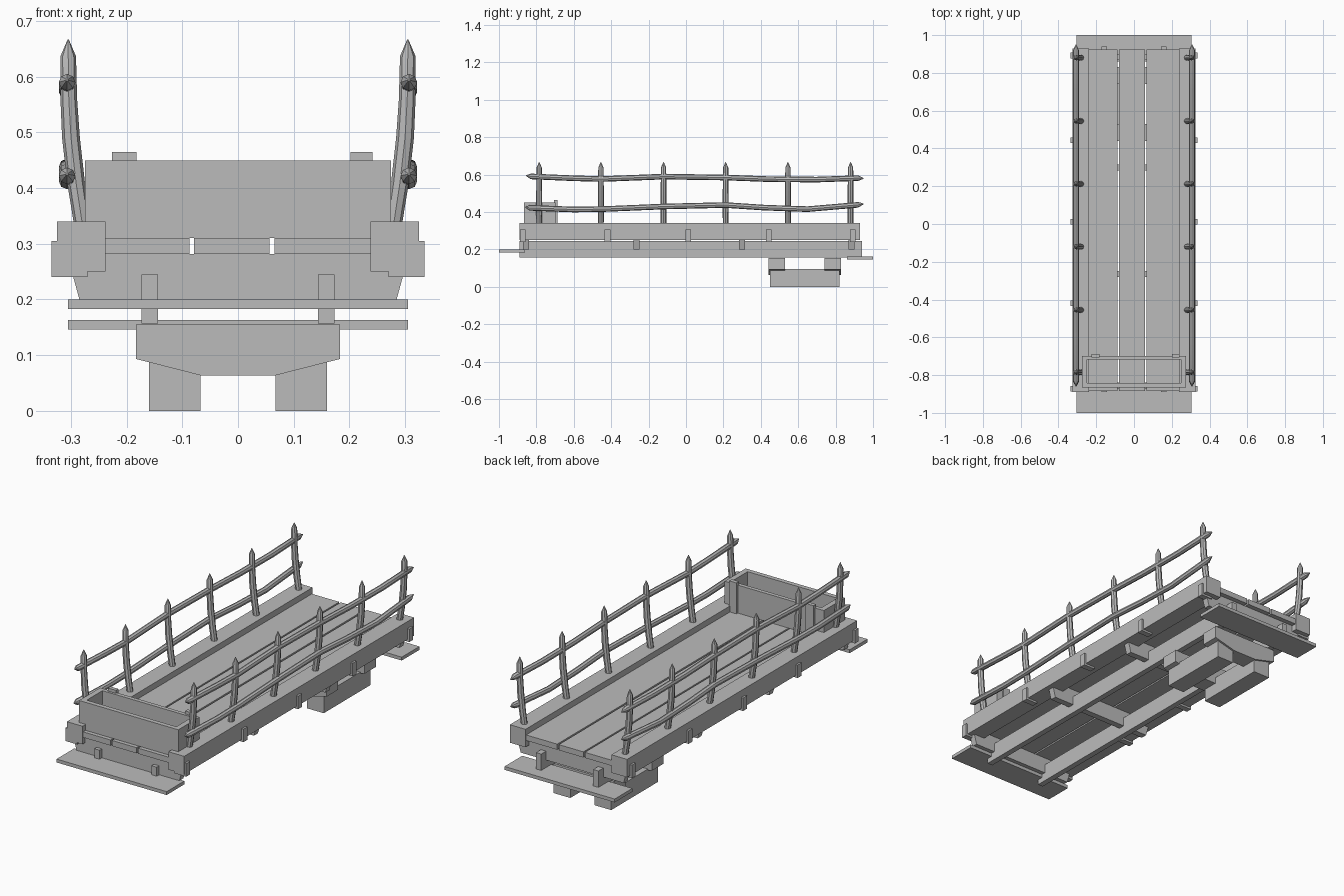
import bpy
import bmesh
from math import cos, sin, pi
from mathutils import Vector

if "Cube" in bpy.data.objects:
    bpy.data.objects.remove(bpy.data.objects["Cube"], do_unlink=True)

GREY = (0.5, 0.5, 0.5, 1)
mat = bpy.data.materials.new("weathered grey")
mat.use_nodes = True
mat.diffuse_color = GREY
mat.node_tree.nodes["Principled BSDF"].inputs["Base Color"].default_value = GREY


def finish(name, bm):
    bmesh.ops.recalc_face_normals(bm, faces=bm.faces)
    mesh = bpy.data.meshes.new(name)
    bm.to_mesh(mesh)
    bm.free()
    mesh.materials.append(mat)
    obj = bpy.data.objects.new(name, mesh)
    bpy.context.scene.collection.objects.link(obj)
    return obj


def prism(name, outline, y0, y1):
    """Extrude an (x, z) outline along y."""
    bm = bmesh.new()
    face = bm.faces.new([bm.verts.new((x, y0, z)) for x, z in outline])
    grown = bmesh.ops.extrude_face_region(bm, geom=[face])["geom"]
    verts = [v for v in grown if isinstance(v, bmesh.types.BMVert)]
    bmesh.ops.translate(bm, verts=verts, vec=(0, y1 - y0, 0))
    return finish(name, bm)


def box(name, x0, x1, y0, y1, z0, z1):
    return prism(name, [(x0, z0), (x1, z0), (x1, z1), (x0, z1)], y0, y1)


def stick(name, points, radii, u, v, sides=8):
    """Rounded branch: rings in the u, v plane, joined along the points."""
    bm = bmesh.new()
    rings = []
    for p, r in zip(points, radii):
        rings.append([bm.verts.new(Vector(p) + r * (cos(2 * pi * i / sides) * u
                                                    + sin(2 * pi * i / sides) * v))
                      for i in range(sides)])
    for a, b in zip(rings, rings[1:]):
        for i in range(sides):
            j = (i + 1) % sides
            bm.faces.new((a[i], a[j], b[j], b[i]))
    bm.faces.new(rings[0])
    bm.faces.new(rings[-1])
    obj = finish(name, bm)
    bpy.ops.object.select_all(action="DESELECT")
    obj.select_set(True)
    bpy.context.view_layer.objects.active = obj
    bpy.ops.object.shade_smooth_by_angle(angle=0.6)
    return obj


X, Y, Z = Vector((1, 0, 0)), Vector((0, 1, 0)), Vector((0, 0, 1))

# Deck planks with two narrow gaps
for x0, x1 in ((-0.24, -0.087), (-0.079, 0.057), (0.066, 0.24)):
    box("deck_plank", x0, x1, -0.885, 0.925, 0.282, 0.31)

# Cross beams below the deck, narrowing downwards at their ends
cross = [(-0.285, 0.2), (0.285, 0.2), (0.3, 0.255), (0.3, 0.282), (-0.3, 0.282), (-0.3, 0.255)]
for y in (-0.855, -0.265, 0.3, 0.885):
    prism("cross_beam", cross, y - 0.016, y + 0.016)

# End boards
box("front_board", -0.305, 0.305, -1, -0.86, 0.183, 0.2)
box("back_board", -0.305, 0.305, 0.86, 1, 0.146, 0.163)

# Support under the back end
yoke = [(-0.183, 0.093), (-0.065, 0.063), (0.065, 0.063), (0.183, 0.093),
        (0.183, 0.155), (-0.183, 0.155)]
for y in (0.485, 0.785):
    prism("support_yoke", yoke, y - 0.045, y + 0.045)

# Trough at the front
box("trough_front", -0.275, 0.275, -0.865, -0.842, 0.31, 0.45)
box("trough_back", -0.275, 0.275, -0.718, -0.698, 0.31, 0.45)

upper_rail = [(-0.855, 0.594), (-0.83, 0.59), (-0.6, 0.58), (-0.45, 0.576), (-0.12, 0.589),
              (0.21, 0.584), (0.45, 0.575), (0.7, 0.573), (0.92, 0.581), (0.95, 0.579)]
lower_rail = [(-0.86, 0.425), (-0.835, 0.422), (-0.6, 0.413), (-0.45, 0.415), (-0.12, 0.429),
              (0.21, 0.437), (0.42, 0.423), (0.65, 0.415), (0.92, 0.438), (0.95, 0.443)]

for s in (-1, 1):
    side = "left" if s > 0 else "right"
    # Heavy side beam, with stub blocks clamped through it
    box(side + "_side_beam", s * 0.238, s * 0.325, -0.89, 0.93, 0.25, 0.34)
    for y in (-0.873, -0.42, 0.012, 0.443, 0.892):
        box(side + "_stub", s * 0.27, s * 0.335, y - 0.015, y + 0.015, 0.24, 0.305)
    # Long runner and foot
    box(side + "_runner", s * 0.144, s * 0.173, -0.89, 0.94, 0.157, 0.245)
    box(side + "_foot", s * 0.067, s * 0.16, 0.45, 0.82, 0, 0.095)
    # Trough side and the cleat holding its back board
    box(side + "_trough_end", s * 0.248, s * 0.275, -0.842, -0.718, 0.31, 0.45)
    box(side + "_cleat", s * 0.2 + 0.01 - 0.008 * s, s * 0.238 + 0.008 - 0.004 * s,
        -0.707, -0.687, 0.31, 0.465)
    # Fence stakes with pointed tops
    stake = [(0.278, 0.325), (0.291, 0.41), (0.3, 0.49), (0.304, 0.56), (0.305, 0.637), (0.305, 0.667)]
    for y in (-0.785, -0.455, -0.12, 0.212, 0.545, 0.88):
        stick(side + "_stake", [(s * x, y, z) for x, z in stake],
              [0.015, 0.016, 0.016, 0.015, 0.014, 0.001], X, Y)
    # Wavy rails with tapered ends
    for name, path in (("upper", upper_rail), ("lower", lower_rail)):
        radii = [0.002] + [0.015] * (len(path) - 2) + [0.002]
        stick(f"{side}_{name}_rail", [(s * 0.307, y, z) for y, z in path], radii, X, Z)
